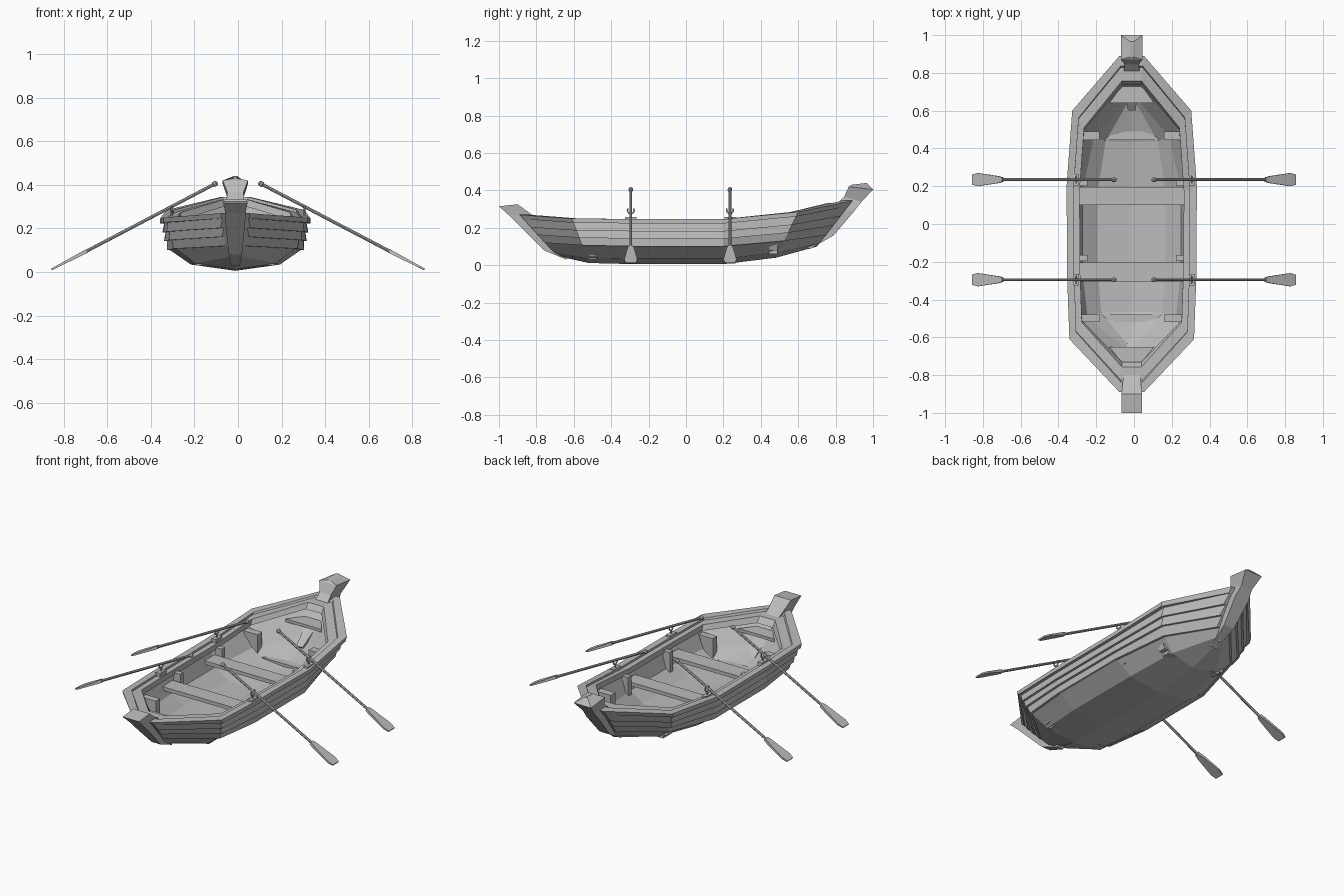
import bpy, bmesh, math
from mathutils import Vector, Matrix

cube = bpy.data.objects.get("Cube")
if cube:
    bpy.data.objects.remove(cube, do_unlink=True)

wood = bpy.data.materials.new("grey_wood")
wood.use_nodes = True
GREY = (0.5, 0.5, 0.5, 1)
wood.diffuse_color = GREY
wood.node_tree.nodes["Principled BSDF"].inputs["Base Color"].default_value = GREY
MID = -0.012  # centre line of the hull


def finish(name, bm, matrix=None):
    if matrix:
        bm.transform(matrix)
    bmesh.ops.recalc_face_normals(bm, faces=bm.faces)
    mesh = bpy.data.meshes.new(name)
    bm.to_mesh(mesh)
    bm.free()
    mesh.materials.append(wood)
    ob = bpy.data.objects.new(name, mesh)
    bpy.context.collection.objects.link(ob)
    return ob


def loft(name, rings, matrix=None):
    """Skin closed rings of points; close each end with strips across."""
    bm = bmesh.new()
    rows = [[bm.verts.new(p) for p in ring] for ring in rings]
    n = len(rows[0])
    for a, b in zip(rows, rows[1:]):
        for i in range(n):
            j = (i + 1) % n
            bm.faces.new((a[i], a[j], b[j], b[i]))
    for row in (rows[0], rows[-1]):
        for i in range(n // 2):
            ids = dict.fromkeys((i, i + 1, n - i - 1, (n - i) % n))
            if len(ids) > 2:
                bm.faces.new([row[k] for k in ids])
    return finish(name, bm, matrix)


def block(name, x0, x1, y0, y1, z0, z1, slant=0):
    """Box; slant moves the bottom edge of the x1 side inwards."""
    def ring(y):
        return [(MID + x0, y, z0), (MID + x1 - slant, y, z0),
                (MID + x1, y, z1), (MID + x0, y, z1)]
    return loft(name, [ring(y0), ring(y1)])


def lerp(a, b, t):
    return a + (b - a) * t


# Hull: y_top, half_top, z_top, y_keel, half_chine, z_keel, chine height
stations = [
    (-0.89, 0.065, 0.27, -0.69, 0.035, 0.05, 0.07),
    (-0.61, 0.33, 0.25, -0.52, 0.27, 0.012, 0.095),
    (-0.28, 0.342, 0.247, -0.28, 0.3, 0.006, 0.095),
    (0.2, 0.345, 0.246, 0.2, 0.3, 0.006, 0.095),
    (0.6, 0.315, 0.285, 0.48, 0.23, 0.04, 0.09),
    (0.89, 0.065, 0.345, 0.7, 0.035, 0.1, 0.06),
]
seams = [0, 0.28, 0.55, 0.84]


def hull_ring(yt, ht, zt, yk, hc, zk, rise):
    zc = zk + rise

    def point(x, z, shrink=1.0):
        y = lerp(yk, yt, (z - zk) / (zt - zk))
        return (x, y * shrink, z)

    def side(t):
        return lerp(hc, ht * 0.955, t ** 0.6), lerp(zc, zt, t)

    half = [point(0, zk), point(hc * 0.68, zk + rise * 0.3), point(hc, zc)]
    # lapped planks, each standing proud along its lower edge
    for a, b in zip(seams, seams[1:]):
        xa, za = side(a)
        xb, zb = side(b)
        half += [point(xa + 0.014, za), point(xb, zb)]
    # outer rail, rim and inner rail
    half += [point(ht, half[-1][2]), point(ht, zt)]
    half += [point(ht * 0.89, zt, 0.94), point(ht * 0.89, zt - 0.012, 0.94),
             point(ht * 0.8, zt - 0.012, 0.86), point(ht * 0.8, zt - 0.045, 0.86),
             point(ht * 0.84, zt - 0.045, 0.89)]
    # inner wall and floor
    half += [point(hc * 0.87, zc + 0.01, 0.87), point(hc * 0.6, zk + 0.05, 0.87),
             point(0, zk + 0.035, 0.87)]
    ring = half + [(-x, y, z) for x, y, z in half[-2:0:-1]]
    return [(x + MID, y, z) for x, y, z in ring]


loft("hull", [hull_ring(*s) for s in stations])


# End posts: outer y, outer z, inner y, inner z, half width
def post(name, sections):
    loft(name, [[(MID - w, yo, zo), (MID + w, yo, zo), (MID + w, yi, zi), (MID - w, yi, zi)]
                for yo, zo, yi, zi, w in sections])


post("bow_post", [
    (0.66, 0.085, 0.6, 0.14, 0.02), (0.79, 0.16, 0.70, 0.22, 0.034),
    (0.90, 0.29, 0.76, 0.285, 0.046), (0.94, 0.34, 0.845, 0.365, 0.037),
    (1.0, 0.405, 0.87, 0.42, 0.058), (0.965, 0.44, 0.885, 0.43, 0.008)])
post("stern_post", [
    (-0.64, 0.03, -0.60, 0.08, 0.02), (-0.76, 0.08, -0.69, 0.15, 0.03),
    (-0.89, 0.21, -0.755, 0.235, 0.044), (-0.95, 0.27, -0.83, 0.275, 0.047),
    (-1.0, 0.315, -0.90, 0.326, 0.055)])


# Small triangular decks beside the posts
def end_deck(name, y_wide, y_tip, z):
    def ring(y, w):
        return [(MID - w, y, z - 0.018), (MID + w, y, z - 0.018), (MID + w, y, z), (MID - w, y, z)]
    loft(name, [ring(y_wide, 0.12), ring(y_tip, 0.03)])


end_deck("bow_deck", 0.64, 0.76, 0.26)
end_deck("stern_deck", -0.65, -0.76, 0.205)

# Thwarts with knees under both ends
for name, y0, y1 in (("front_thwart", -0.305, -0.205), ("rear_thwart", 0.1, 0.195)):
    block(name, -0.285, 0.285, y0, y1, 0.15, 0.172)

# Frames at the ends of the cockpit
for name, y0, y1, lift in (("front_frame", -0.52, -0.48, 0), ("rear_frame", 0.445, 0.49, 0.03)):
    block(name + "_floor", -0.18, 0.18, y0, y1, 0.03 + lift, 0.068 + lift)
    for side, s in (("left", 1), ("right", -1)):
        block(f"{name}_{side}_knee", 0.17 * s, 0.265 * s, y0, y1,
              0.05 + lift, 0.195 + lift, 0.06 * s)

# Upright ribs along the inner walls
for y in (-0.18, 0.215):
    for side, s in (("left", 1), ("right", -1)):
        block(f"rib_{side}", 0.235 * s, 0.285 * s, y - 0.015, y + 0.015, 0.08, 0.215, 0.02 * s)


# Oars, built along +x and then tilted down and outwards
def tube_ring(x, r, sides=8):
    return [(x, r * math.cos(k * math.tau / sides), r * math.sin(k * math.tau / sides))
            for k in range(sides)]


def oar(name, y, s):
    start = Vector((0.105 * s, y, 0.405))
    along = Vector((0.75 * s, 0, -0.393)).normalized()
    across = Vector((0, 1, 0))
    up = along.cross(across) * s
    m = Matrix((along, across, up)).transposed().to_4x4()
    m.translation = start
    loft(name + "_shaft", [tube_ring(x, 0.0075) for x in (0, 0.69)], m)
    loft(name + "_knob", [tube_ring(x, r) for x, r in
                          ((-0.012, 0.006), (-0.006, 0.012), (0.008, 0.012), (0.014, 0.006))], m)
    loft(name + "_blade", [[(x, -w, -t), (x, w, -t), (x, w, t), (x, -w, t)] for x, w, t in
                           ((0.665, 0.011, 0.009), (0.69, 0.018, 0.008),
                            (0.815, 0.035, 0.005), (0.847, 0.027, 0.004))], m)


# Oarlock: a forked metal cradle on a stem and a pad
def oarlock(name, y, s):
    x = 0.305 * s
    cu = bpy.data.curves.new(name, "CURVE")
    cu.dimensions = "3D"
    cu.bevel_depth = 0.0045
    cu.bevel_resolution = 1
    cu.use_fill_caps = True
    fork = [(x, y + 0.018 * math.sin(a), 0.294 - 0.018 * math.cos(a))
            for a in (math.radians(d) for d in range(-120, 121, 30))]
    for pts in (fork, [(x, y, 0.235), (x, y, 0.277)]):
        sp = cu.splines.new("POLY")
        sp.points.add(len(pts) - 1)
        for p, co in zip(sp.points, pts):
            p.co = (*co, 1)
    tmp = bpy.data.objects.new(name + "_curve", cu)
    bpy.context.collection.objects.link(tmp)
    bpy.context.view_layer.update()
    mesh = bpy.data.meshes.new_from_object(tmp.evaluated_get(bpy.context.evaluated_depsgraph_get()))
    bpy.data.objects.remove(tmp, do_unlink=True)
    mesh.materials.clear()
    mesh.materials.append(wood)
    bpy.context.collection.objects.link(bpy.data.objects.new(name, mesh))
    block(name + "_pad", x - 0.014 - MID, x + 0.014 - MID, y - 0.03, y + 0.03, 0.235, 0.258)


for place, y in (("front", -0.295), ("rear", 0.235)):
    for side, s in (("left", 1), ("right", -1)):
        oar(f"{place}_{side}_oar", y, s)
        oarlock(f"{place}_{side}_oarlock", y, s)
